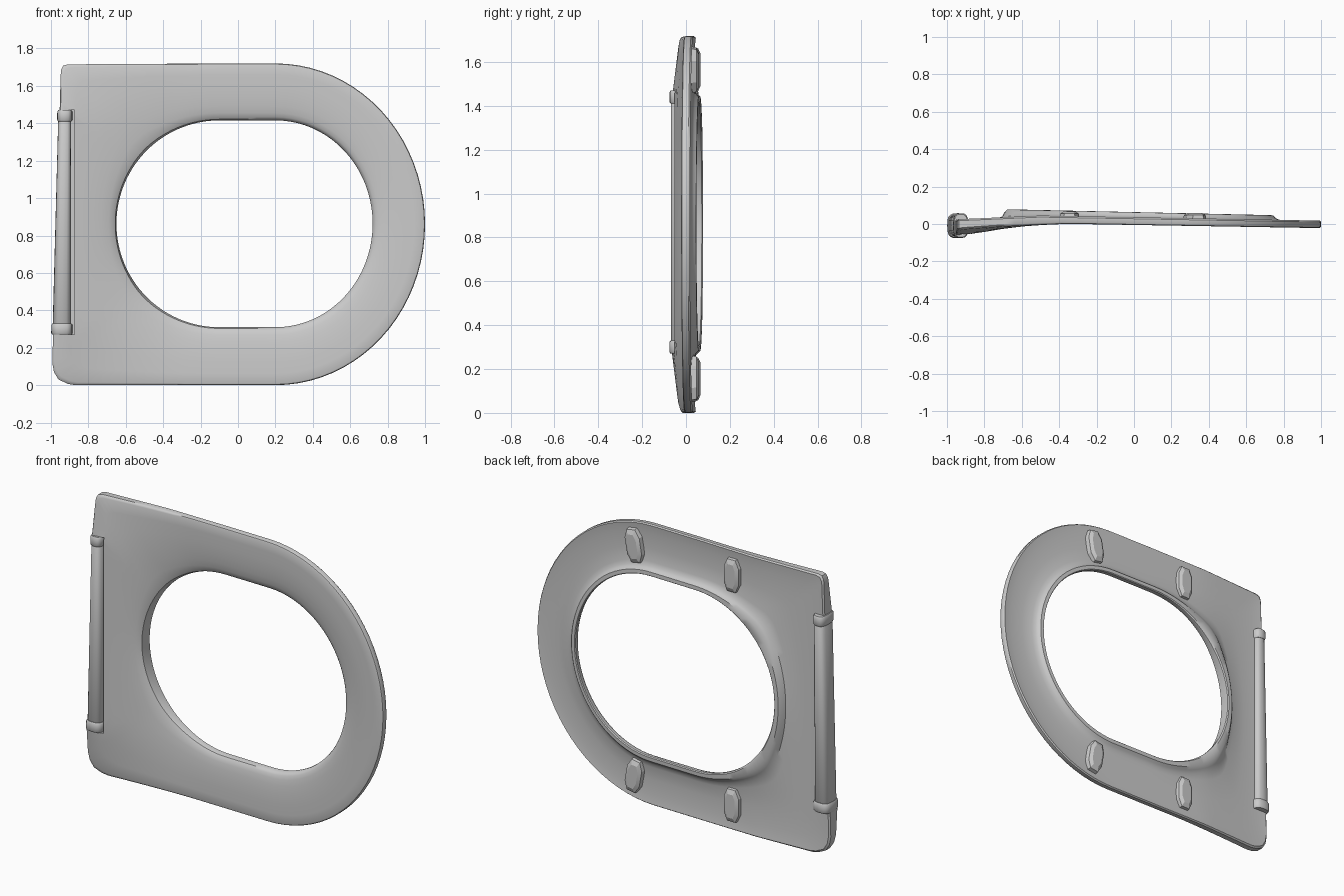
import bpy, bmesh
from math import sin, cos, pi, copysign, radians
from mathutils import Matrix, Vector

if "Cube" in bpy.data.objects:
    bpy.data.objects.remove(bpy.data.objects["Cube"])


def clamp(v):
    return max(0.0, min(1.0, v))


def lerp(a, b, t):
    return a + (b - a) * t


def finish(name, bm, angle=35):
    bmesh.ops.recalc_face_normals(bm, faces=bm.faces)
    me = bpy.data.meshes.new(name)
    bm.to_mesh(me)
    bm.free()
    ob = bpy.data.objects.new(name, me)
    bpy.context.collection.objects.link(ob)
    if angle:
        bpy.ops.object.select_all(action='DESELECT')
        ob.select_set(True)
        bpy.context.view_layer.objects.active = ob
        bpy.ops.object.shade_smooth_by_angle(angle=radians(angle))
    return ob


def bridge(bm, rings, closed):
    """Join rings of points with quads; cap the ends unless closed."""
    vs = [[bm.verts.new(p) for p in r] for r in rings]
    n = len(vs[0])
    for i in range(len(vs) if closed else len(vs) - 1):
        a, b = vs[i], vs[(i + 1) % len(vs)]
        for k in range(n):
            bm.faces.new((a[k], a[(k + 1) % n], b[(k + 1) % n], b[k]))
    if not closed:
        bm.faces.new(vs[0])
        bm.faces.new(vs[-1])


def segment(a, b, n):
    return [(lerp(a[0], b[0], i / n), lerp(a[1], b[1], i / n)) for i in range(n)]


# Matching outer and hole outlines in (x, z)
ZC, ZH, N = 0.86, 0.8625, 40
angles = [-pi / 2 + pi * i / N for i in range(N)]
outer = [(0.2 + 0.8 * cos(a), ZC + 0.86 * sin(a)) for a in angles]
hole = [(0.2 + 0.52 * cos(a), ZH + 0.553 * sin(a)) for a in angles]
outer += segment((0.2, 1.72), (-0.1, 1.72), 6)
hole += segment((0.2, ZH + 0.553), (-0.1, ZH + 0.553), 6)
left = segment((-0.1, 1.72), (-0.91, 1.715), 12)
left += [(-0.91, 1.715), (-0.935, 1.708), (-0.946, 1.685)]
left += segment((-0.948, 1.66), (-0.993, 0.12), 22)
left += [(-0.993, 0.12), (-0.984, 0.07), (-0.96, 0.03), (-0.91, 0.007)]
left += segment((-0.87, 0.0), (-0.1, 0.0), 12)
outer += left
for i in range(len(left)):
    a = pi / 2 + pi * i / len(left)
    hole.append((-0.1 + 0.55 * cos(a), ZH + 0.553 * sin(a)))
outer += segment((-0.1, 0.0), (0.2, 0.0), 6)
hole += segment((-0.1, ZH - 0.553), (0.2, ZH - 0.553), 6)


# Surface heights along y
def front(x, z):
    s = clamp((0.86 - abs(z - ZC)) / 0.28)
    u = clamp((-0.35 - x) / 0.6) ** 1.5
    return -0.022 * max(0, (x + 0.3) / 1.3) - (0.03 + 0.035 * s) * u


def back(x, z):
    return lerp(0.045, 0.018, (x + 0.5) / 1.5) if x > -0.5 else lerp(0.045, 0.025, (-0.5 - x) / 0.45)


def rim(x, z):
    return lerp(0.078, 0.047, clamp((x + 0.65) / 1.4))


# Cross-section: (fraction from outer edge to hole, surface, offset)
section = [(0, back, -0.008), (0, front, 0.009), (0.012, front, 0.003), (0.035, front, 0),
           (0.2, front, 0), (0.4, front, 0), (0.6, front, 0.003), (0.75, front, 0.008),
           (0.87, front, 0.014), (0.94, front, 0.021), (0.98, front, 0.03), (1, rim, -0.02),
           (1, rim, -0.006), (0.985, rim, 0), (0.91, rim, -0.001), (0.87, rim, -0.014),
           (0.83, back, 0.004), (0.75, back, -0.003), (0.5, back, -0.008), (0.2, back, -0.006),
           (0.07, back, -0.002), (0.02, back, 0)]
rings = []
for t, surf, off in section:
    ring = []
    for o, h in zip(outer, hole):
        x, z = lerp(o[0], h[0], t), lerp(o[1], h[1], t)
        ring.append((x, surf(x, z) + off, z))
    rings.append(ring)
bm = bmesh.new()
bridge(bm, rings, True)
seat = finish("seat", bm, None)

# Hinge slot cut in the front of the straight edge
bm = bmesh.new()
bmesh.ops.create_cube(bm, size=1, matrix=Matrix.Translation((-1.075, -0.105, 0.87))
                      @ Matrix.Diagonal((0.4, 0.21, 1.2, 1)))
cutter = finish("slot_cutter", bm, None)
cutter.hide_render = True
cutter.hide_viewport = True
mod = seat.modifiers.new("slot", 'BOOLEAN')
mod.operation = 'DIFFERENCE'
mod.solver = 'EXACT'
mod.object = cutter
bpy.context.view_layer.objects.active = seat
seat.select_set(True)
bpy.ops.object.modifier_apply(modifier="slot")
bpy.data.objects.remove(cutter)
bpy.ops.object.select_all(action='DESELECT')
seat.select_set(True)
bpy.ops.object.shade_smooth_by_angle(angle=radians(35))


# Hinge bar and its end collars: rounded sections that widen downward
def hinge_part(name, z0, z1, grow):
    loops = []
    for z, g in ((z0, grow - 0.005), (z0 + 0.008, grow), (z1 - 0.008, grow), (z1, grow - 0.005)):
        f = clamp((1.47 - z) / 1.2)
        xl, xr = lerp(-0.96, -0.992, f) - g, -0.892 + g
        loop = []
        for k in range(20):
            c, s = cos(2 * pi * k / 20), sin(2 * pi * k / 20)
            c, s = (copysign(abs(v) ** 0.65, v) for v in (c, s))
            loop.append(((xl + xr) / 2 + c * (xr - xl) / 2, -0.009 + s * (0.06 + g), z))
        loops.append(loop)
    bm = bmesh.new()
    bridge(bm, loops, False)
    finish(name, bm)


hinge_part("hinge_bar", 0.28, 1.46, 0.0)
hinge_part("hinge_collar_top", 1.41, 1.47, 0.006)
hinge_part("hinge_collar_bottom", 0.27, 0.33, 0.007)


# Faceted bumper pads on the back
def bumper(name, x, z, top, lean):
    bm = bmesh.new()
    shape = [(1, 0.5), (0.55, 1), (-0.55, 1), (-1, 0.5), (-1, -0.5), (-0.55, -1), (0.55, -1), (1, -0.5)]
    loops = []
    for y, w, h in ((0.015, 0.056, 0.105), (top - 0.012, 0.05, 0.098), (top, 0.032, 0.072)):
        loops.append([Vector((a * w, y, b * h)) for a, b in shape])
    turn = Matrix.Translation((x, 0, z)) @ Matrix.Rotation(radians(lean), 4, 'Y')
    bridge(bm, [[turn @ p for p in r] for r in loops], False)
    finish(name, bm, 20)


for side, z, sgn in (("top", 1.565, 1), ("bottom", 0.155, -1)):
    bumper("bumper_rear_" + side, -0.345, z, 0.067, 0)
    bumper("bumper_front_" + side, 0.325, z, 0.06, 10 * sgn)
